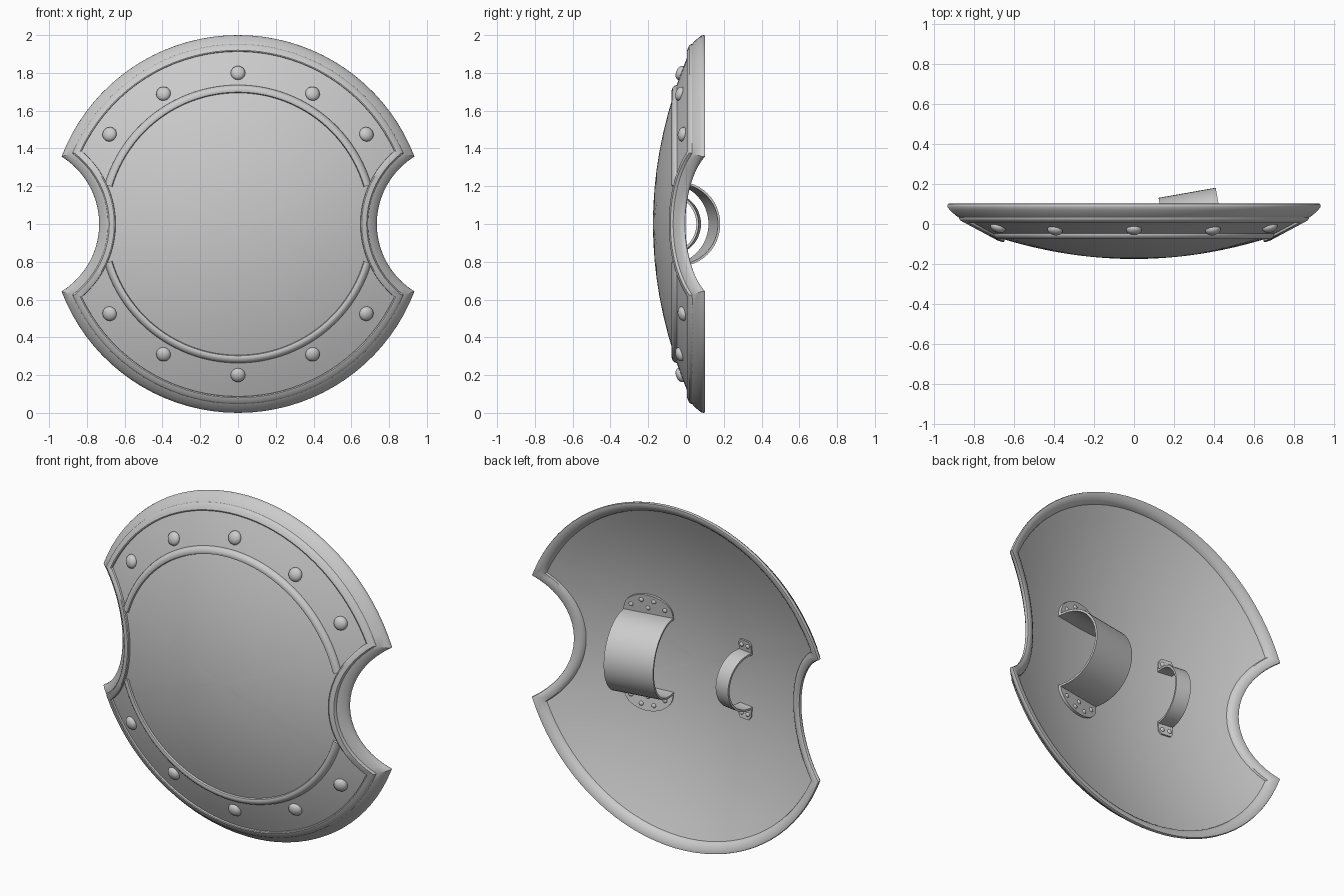
import bpy, bmesh
from math import sin, cos, pi, atan2, sqrt, radians
from mathutils import Vector, Matrix

if "Cube" in bpy.data.objects:
    bpy.data.objects.remove(bpy.data.objects["Cube"])

NOTCH_X, NOTCH_R = 1.155, 0.42   # side bite circles


def dome_y(x, z):
    """Front surface of the domed board (z measured from the centre)."""
    return -0.175 + (x * x + z * z) / 4.3


def outline(d):
    """Shield outline inset by d: a disc with a round bite at each side."""
    R, r = 1 - d, NOTCH_R + d
    tx = (R * R + NOTCH_X ** 2 - r * r) / (2 * NOTCH_X)
    tz = sqrt(R * R - tx * tx)
    a, b = atan2(tz, tx), atan2(tz, NOTCH_X - tx)
    half = []
    for i in range(36):
        t = a + (pi - 2 * a) * i / 36
        half.append((R * cos(t), R * sin(t)))
    for i in range(20):
        t = b - 2 * b * i / 20
        half.append((-NOTCH_X + r * cos(t), r * sin(t)))
    return half + [(-x, -z) for x, z in half]


def finish(name, bm, angle=35):
    bmesh.ops.recalc_face_normals(bm, faces=bm.faces)
    me = bpy.data.meshes.new(name)
    bm.to_mesh(me)
    bm.free()
    ob = bpy.data.objects.new(name, me)
    bpy.context.collection.objects.link(ob)
    bpy.ops.object.select_all(action='DESELECT')
    bpy.context.view_layer.objects.active = ob
    ob.select_set(True)
    bpy.ops.object.shade_smooth_by_angle(angle=radians(angle))
    return ob


def loft(name, loops, closed=False, poles=None, caps=False, angle=35):
    """Skin a list of equal, closed point loops."""
    bm = bmesh.new()
    rings = [[bm.verts.new(p) for p in lp] for lp in loops]
    n = len(rings[0])
    pairs = list(zip(rings, rings[1:])) + ([(rings[-1], rings[0])] if closed else [])
    for A, B in pairs:
        for i in range(n):
            j = (i + 1) % n
            bm.faces.new((A[i], A[j], B[j], B[i]))
    if poles:
        for p, A in zip(poles, (rings[0], rings[-1])):
            v = bm.verts.new(p)
            for i in range(n):
                bm.faces.new((v, A[i], A[(i + 1) % n]))
    if caps:
        bm.faces.new(rings[0])
        bm.faces.new(rings[-1])
    return finish(name, bm, angle)


def surf_loop(d, h, t=1.0):
    return [(x * t, dome_y(x * t, z * t) + h, 1 + z * t) for x, z in outline(d)]


# domed board with thickness
steps = [i / 10 for i in range(1, 11)]
loft("board", [surf_loop(.04, 0, t) for t in steps] +
     [surf_loop(.04, .03, t) for t in reversed(steps)],
     poles=[(0, -.175, 1), (0, -.145, 1)])

# outer rim wrapping the edge, and the raised strip just inside it
rim = [(.055, .004), (.05, -.004), (.035, .0), (.012, .016), (.002, .026), (0, .036),
       (.003, .045), (.015, .051), (.04, .05), (.055, .042), (.06, .028), (.056, .015)]
loft("rim", [surf_loop(d, h) for d, h in rim], closed=True)
strip = [(.045, .01), (.048, -.01), (.054, -.016), (.08, -.016), (.086, -.012), (.088, .01)]
loft("inner_strip", [surf_loop(d, h) for d, h in strip], closed=True)

# upper and lower ring beads
for name, s in (("upper_bead", 1), ("lower_bead", -1)):
    loops = []
    for i in range(49):
        t = radians(16.5 + 147 * i / 48)
        lp = []
        for k in range(10):
            u = 2 * pi * k / 10
            r = .715 + .021 * cos(u)
            lp.append((r * cos(t), dome_y(.715, 0) + .35 * (r - .715) + .018 * sin(u),
                       1 + s * r * sin(t)))
        loops.append(lp)
    loft(name, loops, caps=True, angle=50)


def rivet(name, pos, normal, r, h):
    bm = bmesh.new()
    q = Vector((0, 0, 1)).rotation_difference(Vector(normal)).to_matrix().to_4x4()
    m = Matrix.Translation(pos) @ q @ Matrix.Diagonal((r, r, h, 1))
    bmesh.ops.create_uvsphere(bm, u_segments=16, v_segments=8, radius=1, matrix=m)
    finish(name, bm, 60)


# front rivets
for x, z in ((0, .8), (.395, .69), (-.395, .69), (.68, .475), (-.68, .475)):
    for s in (1, -1):
        rivet("front_rivet", (x, dome_y(x, z) - .003, 1 + s * z),
              (x / 2.15, -1, s * z / 2.15), .039, .024)


def strap(name, origin, tilt, hw, r, base, flange, rivets, rr):
    """Bent band with riveted end flanges; local axes: x width, y outward, z up."""
    M = Matrix.Translation(origin) @ Matrix.Rotation(radians(tilt), 4, 'Z')
    th = .012
    path = [(0, r, 0, 1)]
    for i in range(25):
        t = pi / 2 - pi * i / 24
        path.append((base + r * cos(t), r * sin(t), cos(t), sin(t)))
    path.append((0, -r, 0, -1))
    loops = []
    for y, z, ny, nz in path:
        y2, z2 = y - th * ny, z - th * nz
        loops.append([M @ Vector(p) for p in
                      ((-hw, y, z), (hw, y, z), (hw, y2, z2), (-hw, y2, z2))])
    loft(name, loops, caps=True)
    for s in (1, -1):
        rise = lambda z: -.006 + .13 * (z - r)
        lps = [[M @ Vector((x, rise(z) + o, s * z)) for x, z in flange]
               for o in (-.008, .008)]
        loft(name + "_flange", lps, caps=True)
        for x, z in rivets:
            rivet(name + "_rivet", M @ Vector((x, rise(z) + .008, s * z)),
                  M.to_3x3() @ Vector((0, 1, 0)), rr, .009)


# wide arm band with half-round flanges
half_round = [(.145, .213), (-.145, .213)] + [
    (-.145 * cos(pi * i / 16), .235 + .105 * sin(pi * i / 16)) for i in range(17)]
strap("arm_band", (.31, -.095, 1), 10, .145, .225, .03, half_round,
      [(-.1, .265), (-.037, .305), (.037, .305), (.1, .265), (0, .26)], .013)

# narrow hand grip with small flanges
tab = [(.045, .153), (-.045, .153), (-.045, .21), (-.03, .23), (.03, .23), (.045, .21)]
strap("hand_grip", (-.31, -.11, 1), -8, .045, .165, .02, tab,
      [(-.022, .2), (.022, .2)], .013)
